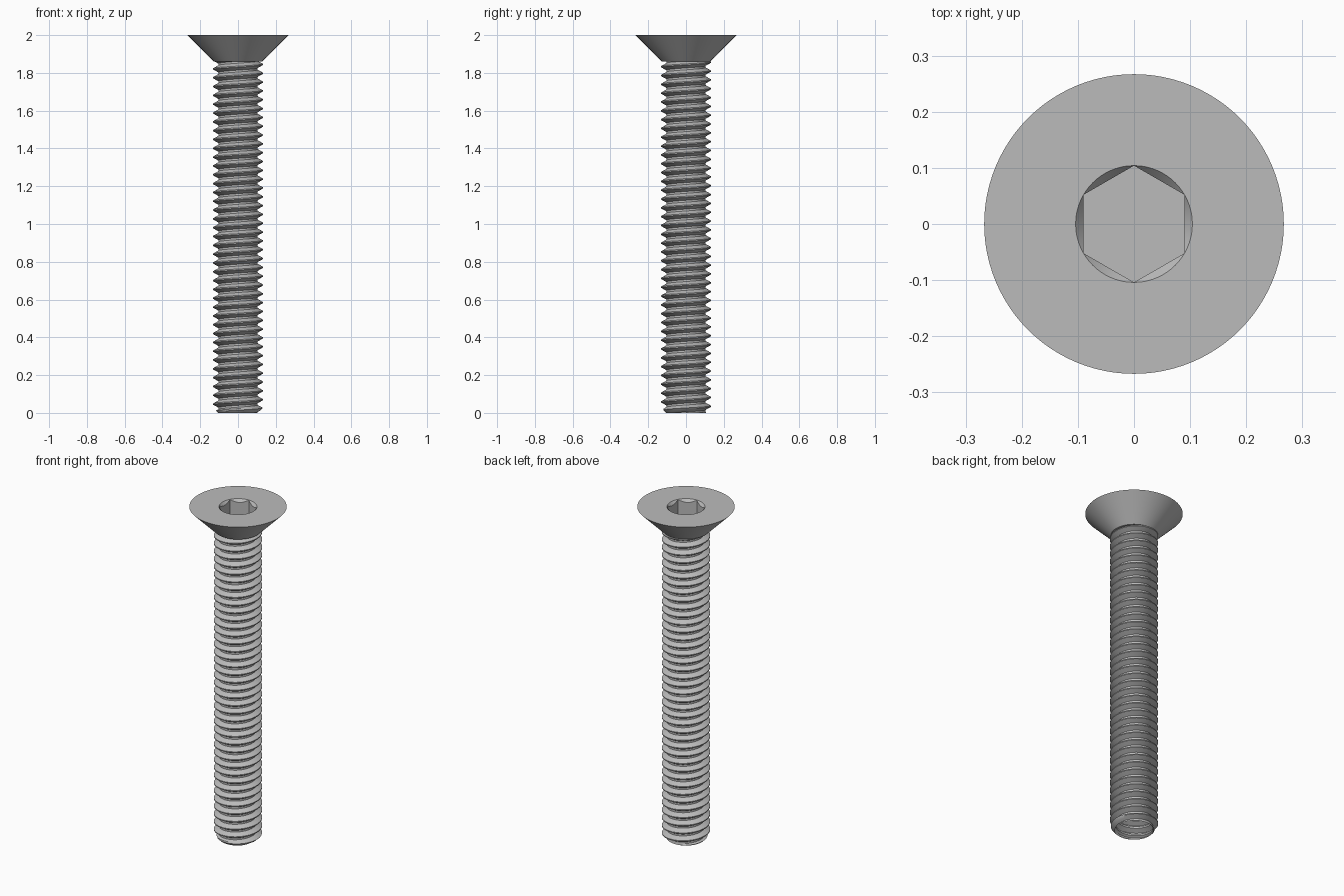
import bpy, bmesh, math

cube = bpy.data.objects.get("Cube")
if cube:
    bpy.data.objects.remove(cube)

TOP, HEAD_R, THREAD_R, ROOT_R = 2.0, 0.267, 0.132, 0.104
NECK_Z = TOP - (HEAD_R - 0.128)
PITCH = 0.0467
SEGS = 96

steel = bpy.data.materials.new("steel grey")
steel.use_nodes = True
GREY = (0.5, 0.5, 0.5, 1)
steel.diffuse_color = GREY
steel.node_tree.nodes["Principled BSDF"].inputs["Base Color"].default_value = GREY


def finish(bm, name, angle):
    """Clean the mesh, link it and shade it smooth with sharp edges kept."""
    bmesh.ops.remove_doubles(bm, verts=bm.verts, dist=1e-5)
    bmesh.ops.recalc_face_normals(bm, faces=bm.faces)
    mesh = bpy.data.meshes.new(name)
    bm.to_mesh(mesh)
    bm.free()
    mesh.materials.append(steel)
    obj = bpy.data.objects.new(name, mesh)
    bpy.context.collection.objects.link(obj)
    bpy.ops.object.select_all(action='DESELECT')
    obj.select_set(True)
    bpy.context.view_layer.objects.active = obj
    bpy.ops.object.shade_smooth_by_angle(angle=math.radians(angle))


def polar(r, a, z):
    return (r * math.cos(a), r * math.sin(a), z)


def skin(bm, rings):
    """Join consecutive rows of vertices with quads."""
    for low, high in zip(rings, rings[1:]):
        for i in range(len(low) - 1):
            bm.faces.new((low[i], low[i + 1], high[i + 1], high[i]))


# Countersunk head with a chamfered hexagonal socket
SOCKET_R, SOCKET_DEPTH = 0.104, 0.125


def hexagon(a):
    wrapped = (a + math.pi / 6) % (math.pi / 3) - math.pi / 6
    return SOCKET_R * math.cos(math.pi / 6) / math.cos(wrapped)


sections = [
    lambda a: (0.09, NECK_Z),
    lambda a: (0.128, NECK_Z),
    lambda a: (HEAD_R, TOP),
    lambda a: (SOCKET_R, TOP),
    lambda a: (hexagon(a), TOP - 1.2 * (SOCKET_R - hexagon(a))),
    lambda a: (hexagon(a), TOP - SOCKET_DEPTH),
]
bm = bmesh.new()
angles = [math.tau * i / SEGS for i in range(SEGS + 1)]
rings = []
for section in sections:
    rings.append([bm.verts.new(polar(r, a, z))
                  for a in angles for r, z in [section(a)]])
skin(bm, rings)
bm.faces.new(rings[0][:-1])
bm.faces.new(rings[-1][:-1])
finish(bm, "countersunk_head", 25)


# Threaded shaft: right-handed helix, chamfered at the tip
def thread_radius(a, z):
    phase = (z / PITCH - a / math.tau) % 1
    ridge = (abs(phase - 0.5) * 2 - 0.125) / 0.66
    r = THREAD_R - (THREAD_R - ROOT_R) * min(max(ridge, 0), 1)
    return min(r, 0.106 + z)


SHAFT_TOP = NECK_Z + 0.004
STEPS = (0.1075, 0.27, 0.4375, 0.5625, 0.73, 0.8925)
bm = bmesh.new()
rings = []
for turn in range(-1, int(SHAFT_TOP / PITCH) + 2):
    for step in STEPS:
        ring = []
        for a in angles:
            z = (turn + step + a / math.tau) * PITCH
            z = min(max(z, 0), SHAFT_TOP)
            ring.append(bm.verts.new(polar(thread_radius(a, z), a, z)))
        rings.append(ring)
skin(bm, rings)
bmesh.ops.remove_doubles(bm, verts=bm.verts, dist=1e-5)
bmesh.ops.dissolve_degenerate(bm, edges=bm.edges, dist=1e-5)
rim = [e for e in bm.edges if e.is_boundary and all(v.co.z < 1e-4 for v in e.verts)]
bmesh.ops.holes_fill(bm, edges=rim)
finish(bm, "threaded_shaft", 30)
